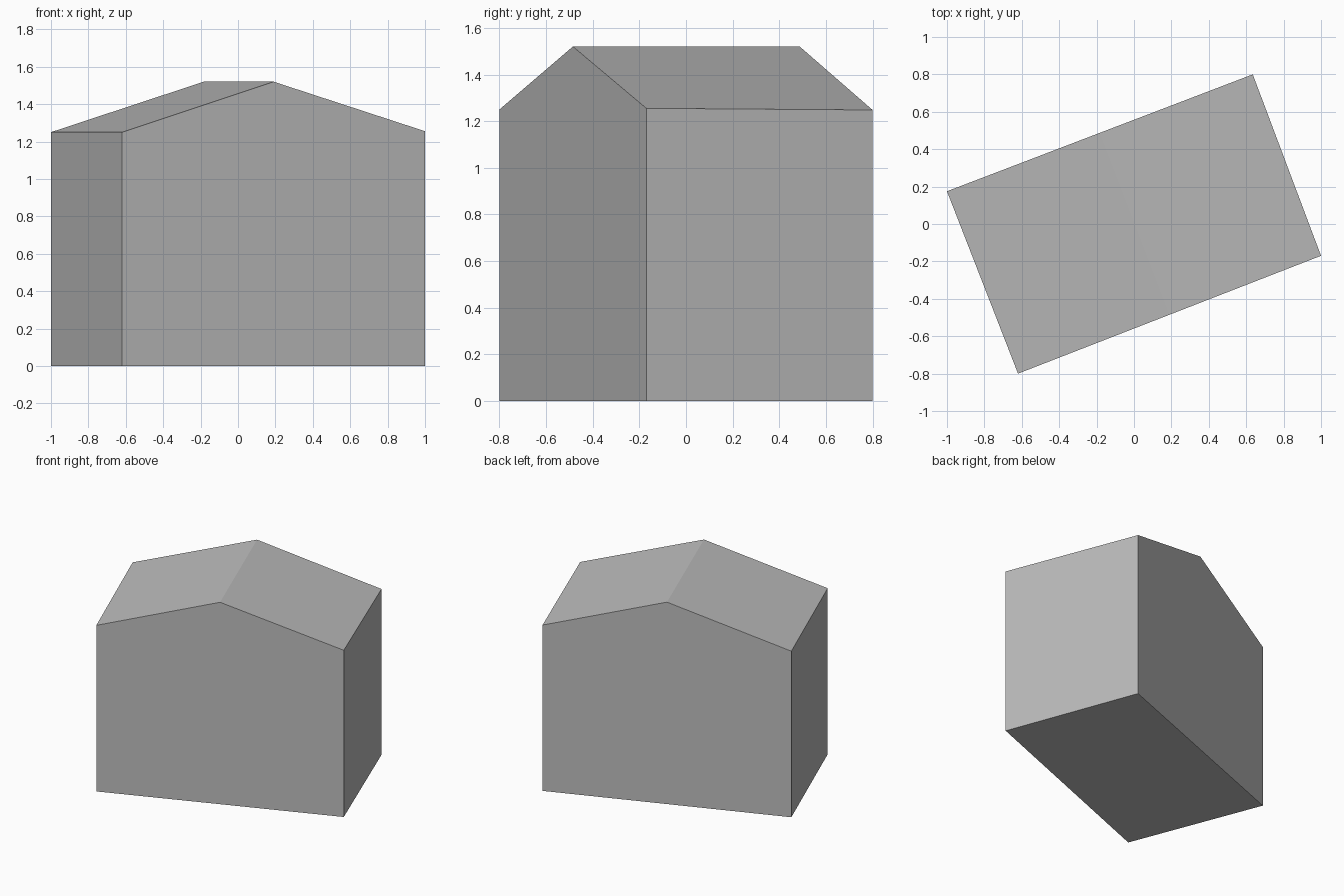
import bpy
import bmesh
from mathutils import Vector

cube = bpy.data.objects.get("Cube")
if cube:
    bpy.data.objects.remove(cube, do_unlink=True)

# Single plain grey for walls and roof
grey = bpy.data.materials.new("plain grey")
grey.use_nodes = True
colour = (0.5, 0.5, 0.5, 1)
grey.diffuse_color = colour
grey.node_tree.nodes["Principled BSDF"].inputs["Base Color"].default_value = colour

RIDGE = 1.52


def gable(bm, start, end, start_eave, end_eave):
    """Five-sided end wall: two ground corners, two eaves and a central peak."""
    a, b = Vector(start), Vector(end)
    points = [(a, 0), (b, 0), (b, end_eave), ((a + b) / 2, RIDGE), (a, start_eave)]
    return [bm.verts.new((p.x, p.y, z)) for p, z in points]


# Gabled building, turned on its plot
bm = bmesh.new()
front = gable(bm, (-0.62, -0.8), (1, -0.17), 1.25, 1.255)
back = gable(bm, (-1, 0.175), (0.635, 0.8), 1.25, 1.248)
bm.faces.new(front)
bm.faces.new(reversed(back))

# Floor, side walls and roof slopes join the two end walls
for i in range(5):
    j = (i + 1) % 5
    bm.faces.new((front[i], back[i], back[j], front[j]))
bmesh.ops.recalc_face_normals(bm, faces=bm.faces)

mesh = bpy.data.meshes.new("gabled_building")
bm.to_mesh(mesh)
bm.free()
mesh.materials.append(grey)
building = bpy.data.objects.new("gabled_building", mesh)
bpy.context.collection.objects.link(building)
